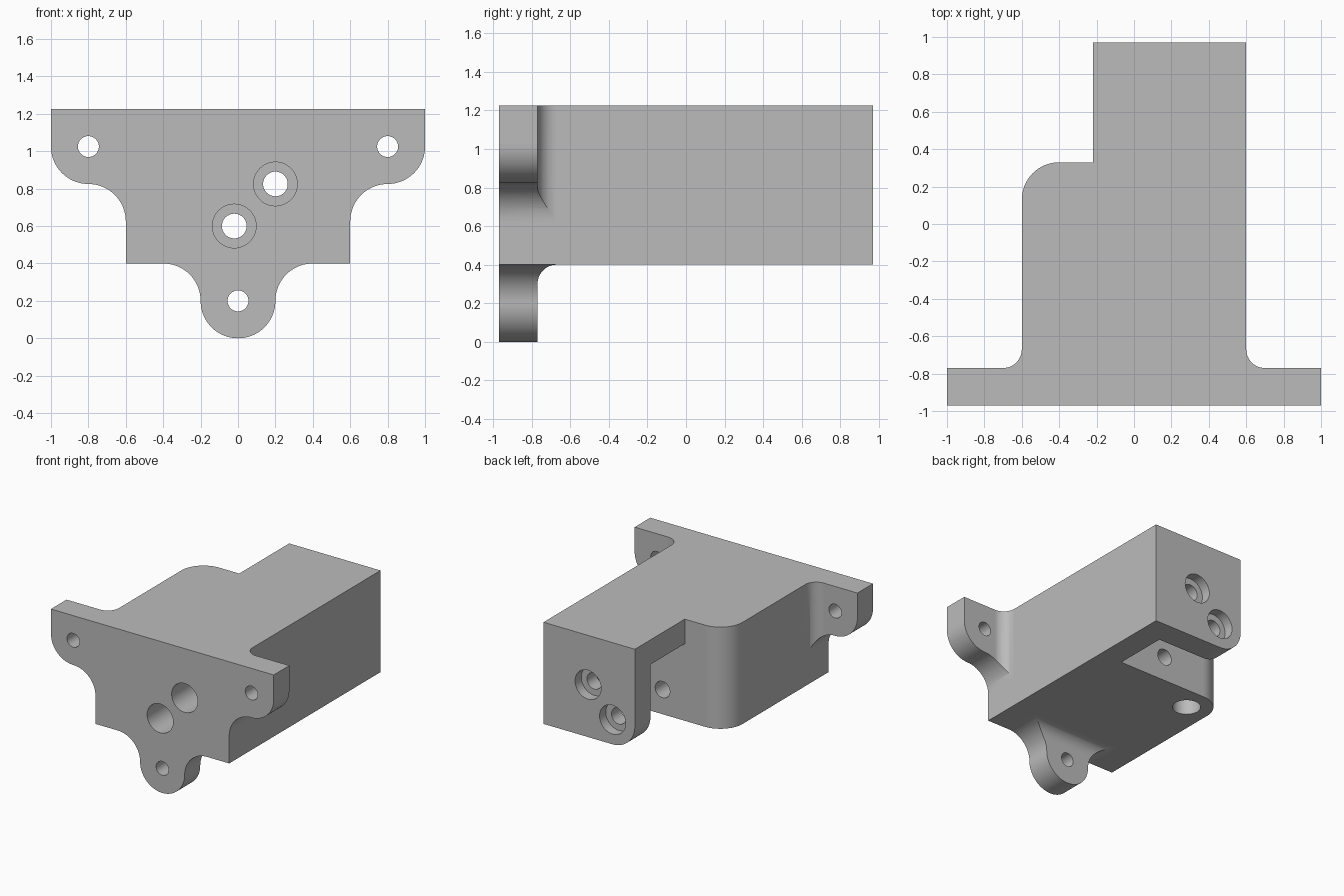
import bpy
from math import cos, sin, radians
from mathutils import Vector

if "Cube" in bpy.data.objects:
    bpy.data.objects.remove(bpy.data.objects["Cube"])

TOP, FLOOR = 1.225, 0.4          # top and underside of the body
FRONT, BACK = -0.97, 0.97
PLATE, STEP = -0.77, 0.33        # rear of flange, rear of shoulder
R, F, W = 0.2, 0.1, 0.2          # corner radius, fillet radius, wall
FAR = 1.3                        # overshoot for cutting solids


def arc(cx, cy, r, a0, a1, n=18):
    return [(cx + r * cos(radians(a0 + (a1 - a0) * i / n)),
             cy + r * sin(radians(a0 + (a1 - a0) * i / n))) for i in range(n + 1)]


def mirrored(half):
    """Close a half outline by mirroring it in the first coordinate."""
    return half + [(-u, v) for u, v in reversed(half) if abs(u) > 1e-5]


def prism(name, outline, axis, lo, hi):
    """Extrude a flat outline along x, y or z."""
    place = {"x": lambda u, v, d: (d, u, v),
             "y": lambda u, v, d: (u, d, v),
             "z": lambda u, v, d: (u, v, d)}[axis]
    n = len(outline)
    verts = [place(u, v, d) for d in (lo, hi) for u, v in outline]
    faces = [tuple(reversed(range(n))), tuple(range(n, 2 * n))]
    faces += [(i, (i + 1) % n, (i + 1) % n + n, i + n) for i in range(n)]
    mesh = bpy.data.meshes.new(name)
    mesh.from_pydata(verts, [], faces)
    if axis == "y":
        mesh.flip_normals()
    ob = bpy.data.objects.new(name, mesh)
    bpy.context.collection.objects.link(ob)
    return ob


def clean_winding(outline):
    area = sum(a[0] * b[1] - b[0] * a[1]
               for a, b in zip(outline, outline[1:] + outline[:1]))
    return outline if area > 0 else outline[::-1]


def solid(name, outline, axis, lo, hi):
    return prism(name, clean_winding(outline), axis, lo, hi)


def combine(target, tool, operation):
    mod = target.modifiers.new(operation.title(), "BOOLEAN")
    mod.operation, mod.solver, mod.object = operation, "EXACT", tool
    bpy.context.view_layer.objects.active = target
    bpy.ops.object.modifier_apply(modifier=mod.name)
    bpy.data.objects.remove(tool)


def drill(target, u, v, r, axis, lo, hi):
    hole = arc(u, v, r, 0, 360, 48)[:-1]
    combine(target, solid("drill", hole, axis, lo, hi), "DIFFERENCE")


# Front outline: two upper ears and one lower ear
ear_z = TOP - R
front = mirrored([(0, 0)] + arc(0, R, R, -90, 0)[1:]
                 + arc(2 * R, R, R, 180, 90)[1:]
                 + [(0.6, FLOOR)] + arc(0.8, ear_z - 2 * R, R, 180, 90)
                 + arc(0.8, ear_z, R, -90, 0)[1:] + [(1, TOP)])
bracket = solid("mounting_bracket", front, "y", FRONT, BACK)

# Plan outline: flange, filleted body, rounded shoulder, rear arm
plan = ([(-FAR, -FAR), (FAR, -FAR), (FAR, PLATE)]
        + arc(0.6 + F, PLATE + F, F, 270, 180)
        + [(0.6, FAR), (-0.22, FAR), (-0.22, STEP)]
        + arc(-0.6 + R, STEP - R, R, 90, 180)
        + arc(-0.6 - F, PLATE + F, F, 0, -90) + [(-FAR, PLATE)])
combine(bracket, solid("plan", plan, "z", -FAR, 2 * FAR), "INTERSECT")

# Space behind the lower ear, with a fillet under the body
under = ([(FAR, FLOOR)] + arc(PLATE + F, FLOOR - F, F, 90, 180)
         + [(PLATE, -FAR), (FAR, -FAR)])
combine(bracket, solid("under", under, "x", -FAR, FAR), "DIFFERENCE")

# Slot between the shoulder and the rear plate
slot = [(-FAR, -FAR), (0.6 - W, -FAR), (0.6 - W, TOP - W), (-FAR, TOP - W)]
slot_y = (STEP, BACK - W)
combine(bracket, solid("slot", slot, "y", *slot_y), "DIFFERENCE")

# Rounded lower corner of the rear plate
corner = (arc(-0.22 + R, FLOOR + R, R, 180, 270)
          + [(-0.22 + R, 0), (-FAR, 0), (-FAR, FLOOR + R)])
combine(bracket, solid("corner", corner, "y", BACK - W - 0.05, FAR), "DIFFERENCE")

# Ear holes
for x, z in ((-0.8, ear_z), (0.8, ear_z), (0, R)):
    drill(bracket, x, z, 0.056, "y", -FAR, -0.5)

# Stepped rod holes: wide from the front, narrow through, recessed at the rear
for x, z in ((-0.02, 0.6), (0.2, 0.825)):
    drill(bracket, x, z, 0.117, "y", -FAR, STEP - W)
    drill(bracket, x, z, 0.066, "y", -0.2, FAR)
    drill(bracket, x, z, 0.117, "y", BACK - 0.08, FAR)

# Blind hole under the rounded shoulder
drill(bracket, -0.6 + R, STEP - R, 0.105, "z", 0, FLOOR + 0.45)

# Smooth curved faces, keep the planar ones flat
bpy.ops.object.select_all(action="DESELECT")
bracket.select_set(True)
bpy.context.view_layer.objects.active = bracket
bpy.ops.object.shade_smooth_by_angle(angle=radians(30))
for face in bracket.data.polygons:
    if max(abs(c) for c in face.normal) > 0.9999:
        face.use_smooth = False

# Single grey finish
grey = bpy.data.materials.new("plain_grey")
grey.use_nodes = True
colour = (0.5, 0.5, 0.5, 1)
grey.diffuse_color = colour
grey.node_tree.nodes["Principled BSDF"].inputs["Base Color"].default_value = colour
bracket.data.materials.clear()
bracket.data.materials.append(grey)
for face in bracket.data.polygons:
    face.material_index = 0
